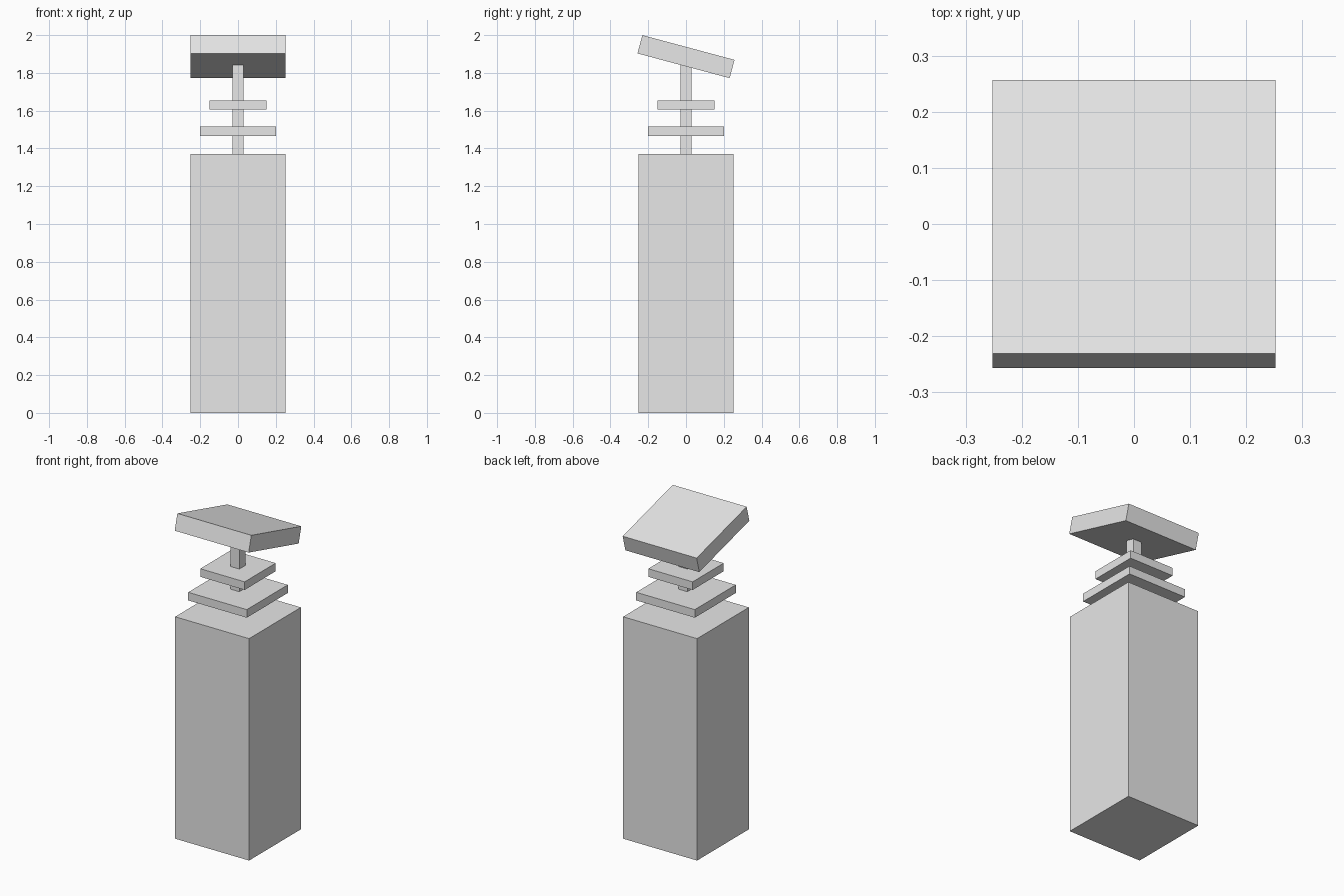
import bpy
import math

old = bpy.data.objects.get("Cube")
if old:
    bpy.data.objects.remove(old, do_unlink=True)

# Single plain grey for every part
GREY = (0.8, 0.8, 0.8, 1.0)
grey = bpy.data.materials.new("light_grey")
grey.use_nodes = True
grey.diffuse_color = GREY
grey.node_tree.nodes["Principled BSDF"].inputs["Base Color"].default_value = GREY


def box(name, width, bottom, top, tilt=0.0):
    """Square block centred on the z axis, optionally tilted about x."""
    bpy.ops.mesh.primitive_cube_add(size=1, location=(0, 0, (bottom + top) / 2))
    obj = bpy.context.object
    obj.name = name
    obj.scale = (width, width, top - bottom)
    obj.rotation_euler.x = math.radians(tilt)
    obj.data.materials.append(grey)
    return obj


# Tall pedestal and the thin post rising from it
box("pedestal", 0.505, 0, 1.37)
box("post", 0.06, 1.37, 1.86)

# Two stacked plates around the post
box("lower_plate", 0.4, 1.465, 1.515)
box("upper_plate", 0.303, 1.605, 1.655)

# Slab on top, sloping down towards the back
box("tilted_slab", 0.505, 1.836, 1.936, tilt=-15)
